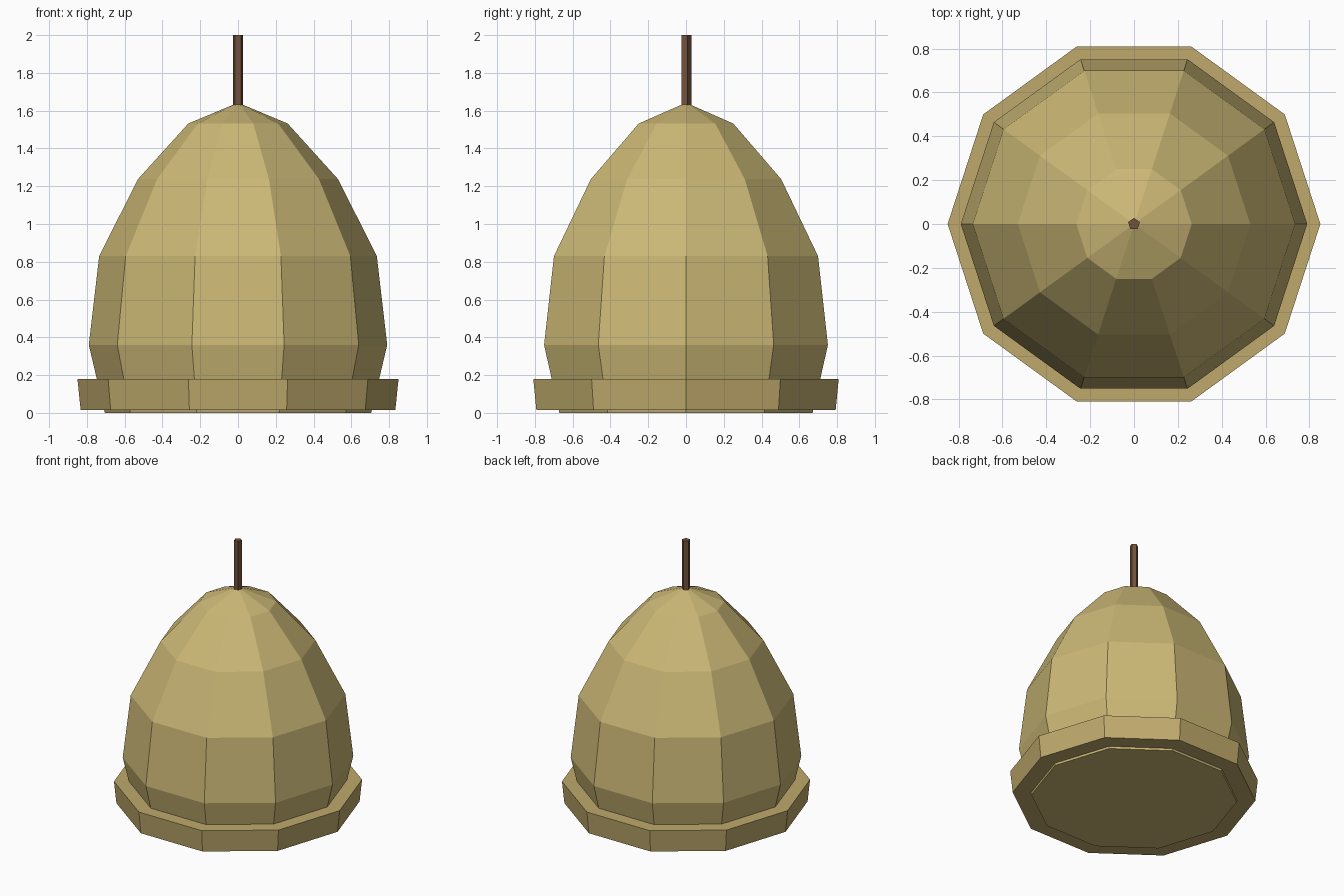
import bpy, bmesh
from math import cos, sin, pi

if "Cube" in bpy.data.objects:
    bpy.data.objects.remove(bpy.data.objects["Cube"])


def material(name, rgb):
    m = bpy.data.materials.new(name)
    m.diffuse_color = (*rgb, 1)
    m.use_nodes = True
    m.node_tree.nodes["Principled BSDF"].inputs["Base Color"].default_value = m.diffuse_color
    return m


def lathe(name, profile, sides, mat, start=0.0, closed=False):
    """Spin (radius, z) points into flat facets; radius 0 makes a tip.
    An open profile is capped at its ends, a closed one forms a band."""
    bm = bmesh.new()
    rings = []
    for r, z in profile:
        if r == 0:
            rings.append([bm.verts.new((0, 0, z))] * sides)
        else:
            rings.append([bm.verts.new((r * cos(start + 2 * pi * i / sides),
                                        r * sin(start + 2 * pi * i / sides), z))
                          for i in range(sides)])
    pairs = list(zip(rings, rings[1:]))
    if closed:
        pairs.append((rings[-1], rings[0]))
    for a, b in pairs:
        for i in range(sides):
            j = (i + 1) % sides
            bm.faces.new(list(dict.fromkeys((a[i], a[j], b[j], b[i]))))
    if not closed:
        for ring in (rings[0], rings[-1]):
            if len(set(ring)) > 2:
                bm.faces.new(ring)
    bmesh.ops.recalc_face_normals(bm, faces=bm.faces)
    mesh = bpy.data.meshes.new(name)
    bm.to_mesh(mesh)
    bm.free()
    mesh.materials.append(mat)
    obj = bpy.data.objects.new(name, mesh)
    bpy.context.collection.objects.link(obj)
    return obj


straw = material("straw", (0.60, 0.48, 0.18))
dark_straw = material("dark_straw", (0.52, 0.40, 0.15))
wood = material("wood", (0.17, 0.085, 0.045))

# Ten-sided dome body
lathe("dome", [(0.705, 0), (0.79, 0.36), (0.735, 0.83), (0.53, 1.237),
               (0.263, 1.532), (0, 1.642)], 10, straw)

# Flared band around the base
lathe("base_band", [(0.70, 0.015), (0.833, 0.015), (0.85, 0.18), (0.74, 0.18)],
      10, dark_straw, closed=True)

# Five-sided stem on top
lathe("stem", [(0.028, 1.62), (0.028, 2.0)], 5, wood, start=pi / 2)
